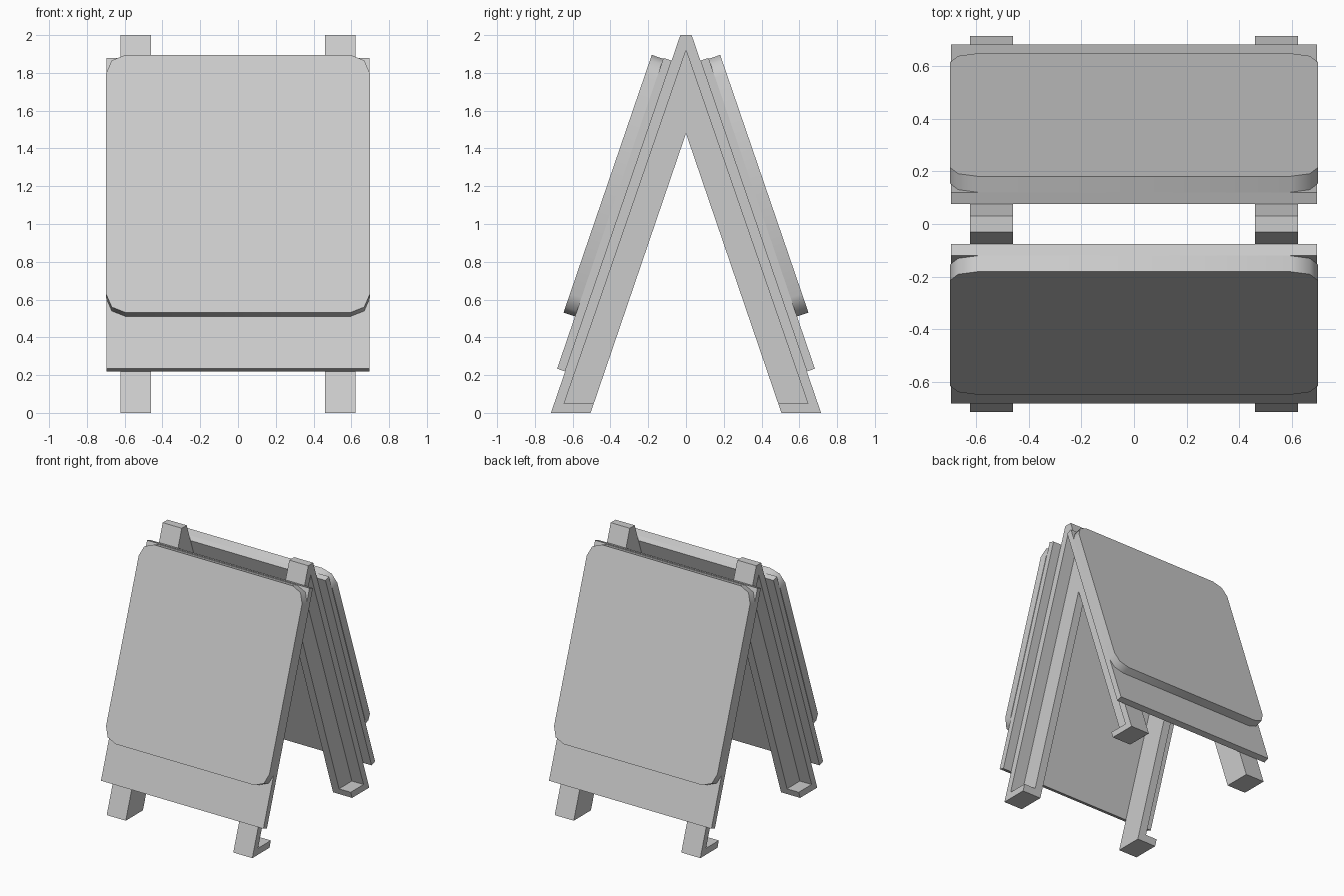
import bpy, bmesh, math
from mathutils import Vector

cube = bpy.data.objects.get("Cube")
if cube:
    bpy.data.objects.remove(cube, do_unlink=True)

grey = bpy.data.materials.new("light_grey")
grey.use_nodes = True
COLOUR = (0.6, 0.6, 0.6, 1)
grey.diffuse_color = COLOUR
grey.node_tree.nodes["Principled BSDF"].inputs["Base Color"].default_value = COLOUR


def prism(name, outline, offset):
    """Solid made by sweeping a closed outline along an offset."""
    bm = bmesh.new()
    face = bm.faces.new([bm.verts.new(p) for p in outline])
    swept = bmesh.ops.extrude_face_region(bm, geom=[face])
    bmesh.ops.translate(bm, vec=offset, verts=[
        v for v in swept["geom"] if isinstance(v, bmesh.types.BMVert)])
    bmesh.ops.recalc_face_normals(bm, faces=bm.faces)
    mesh = bpy.data.meshes.new(name)
    bm.to_mesh(mesh)
    bm.free()
    mesh.materials.append(grey)
    obj = bpy.data.objects.new(name, mesh)
    bpy.context.collection.objects.link(obj)
    return obj


def activate(obj):
    bpy.ops.object.select_all(action="DESELECT")
    obj.select_set(True)
    bpy.context.view_layer.objects.active = obj


# Leg frames: an upside-down V, hollowed from the outside face
FOOT_Y, TOP_Y, HEIGHT = 0.715, 0.03, 2.0
INNER_X, OUTER_X, RECESS = 0.46, 0.623, 0.1
half = [(-0.505, 0), (-FOOT_Y, 0), (-TOP_Y, HEIGHT)]
v_shape = [(0, 1.48)] + half + [(-y, z) for y, z in reversed(half)]
hollow = [(0, 1.92), (-0.645, 0.05), (0.645, 0.05)]

for side, label in ((1, "left"), (-1, "right")):
    frame = prism(label + "_leg_frame",
                  [(side * INNER_X, y, z) for y, z in v_shape],
                  (side * (OUTER_X - INNER_X), 0, 0))
    cutter = prism("recess_cutter",
                   [(side * (OUTER_X - RECESS), y, z) for y, z in hollow],
                   (side * 0.3, 0, 0))
    cutter.hide_render = True
    cut = frame.modifiers.new("recess", "BOOLEAN")
    cut.operation, cut.solver, cut.object = "DIFFERENCE", "EXACT", cutter
    activate(frame)
    bpy.ops.object.modifier_apply(modifier=cut.name)
    bpy.data.objects.remove(cutter, do_unlink=True)


def rounded_rectangle(half_width, low, high, radius, steps):
    """Outline points (across, along) with faceted round corners."""
    points = []
    for corner, (sx, top) in enumerate(((1, 1), (-1, 1), (-1, 0), (1, 0))):
        cx = sx * (half_width - radius)
        cy = high - radius if top else low + radius
        for i in range(steps + 1):
            a = math.pi / 2 * (corner + i / steps)
            points.append((cx + radius * math.cos(a), cy + radius * math.sin(a)))
    return points


def plain_rectangle(half_width, low, high):
    return [(half_width, high), (-half_width, high), (-half_width, low), (half_width, low)]


# Backing boards and rounded sign faces, leaning on both slopes
for facing, label in ((-1, "front"), (1, "back")):
    foot = Vector((0, facing * FOOT_Y, 0))
    along = Vector((0, -facing * (FOOT_Y - TOP_Y), HEIGHT)).normalized()
    outward = Vector((0, facing * along.z, abs(along.y)))

    def panel(name, outline, depth, thickness):
        points = [foot + Vector((x, 0, 0)) + along * s + outward * depth
                  for x, s in outline]
        return prism(name, points, outward * thickness)

    panel(label + "_backing_board", plain_rectangle(0.695, 0.232, 1.971), 0, 0.045)
    sign = panel(label + "_sign_face",
                 rounded_rectangle(0.699, 0.524, 1.966, 0.105, 2), 0.045, 0.064)
    activate(sign)
    bpy.ops.object.shade_smooth_by_angle(angle=math.radians(60))
